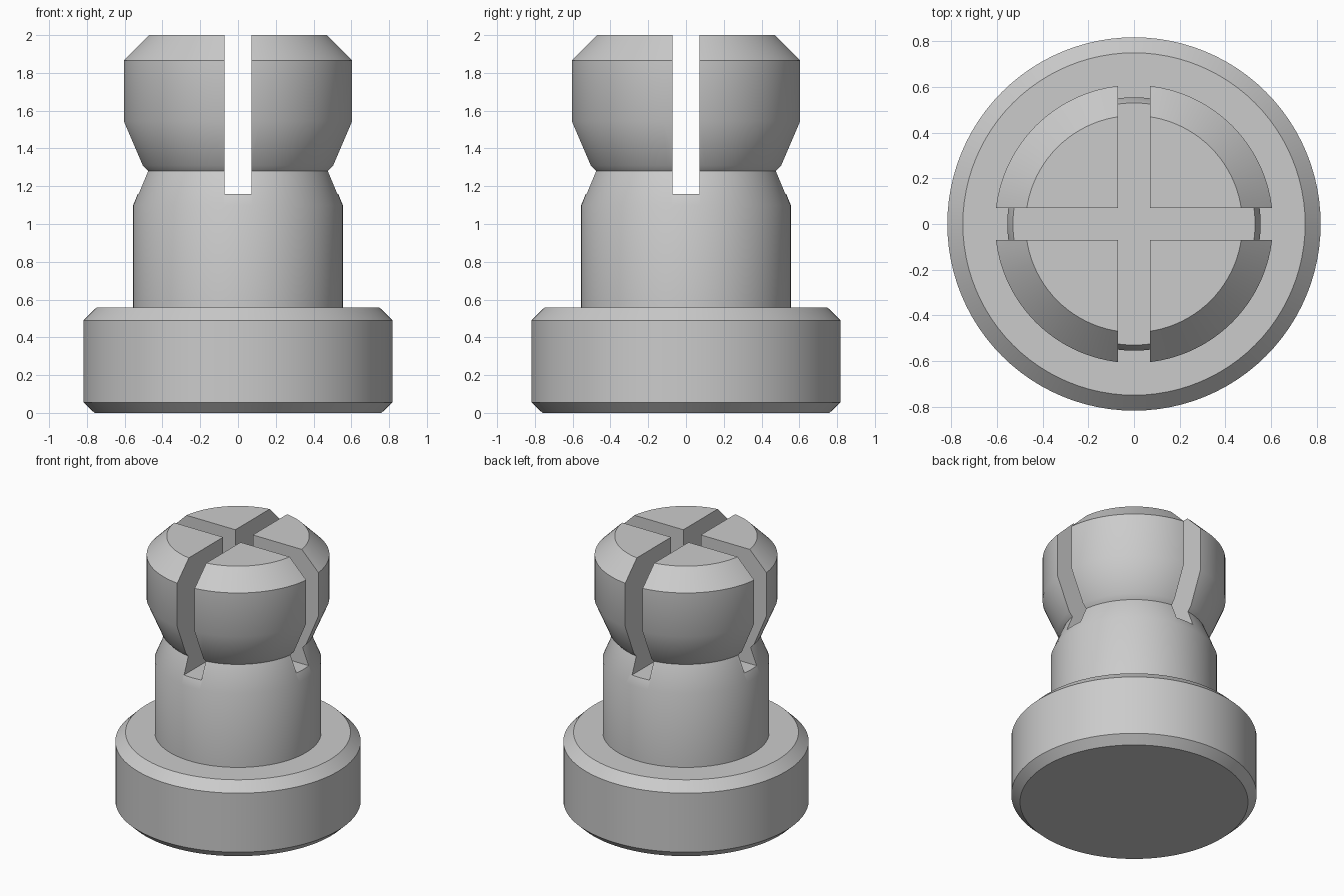
import bpy
import bmesh
from math import radians, tau
from mathutils import Matrix, Vector

cube = bpy.data.objects.get("Cube")
if cube:
    bpy.data.objects.remove(cube, do_unlink=True)

SEGMENTS = 96
SLOT_WIDTH = 0.142
SLOT_FLOOR = 1.16

grey = bpy.data.materials.new("plain grey")
grey.use_nodes = True
colour = (0.6, 0.6, 0.6, 1)
grey.diffuse_color = colour
grey.node_tree.nodes["Principled BSDF"].inputs["Base Color"].default_value = colour


def add_object(name, bm):
    bmesh.ops.recalc_face_normals(bm, faces=bm.faces)
    mesh = bpy.data.meshes.new(name)
    bm.to_mesh(mesh)
    bm.free()
    obj = bpy.data.objects.new(name, mesh)
    mesh.materials.append(grey)
    bpy.context.collection.objects.link(obj)
    return obj


def lathe(name, profile):
    """Spin a (radius, height) profile around z."""
    bm = bmesh.new()
    verts = [bm.verts.new((r, 0, z)) for r, z in profile]
    edges = [bm.edges.new(pair) for pair in zip(verts, verts[1:])]
    bmesh.ops.spin(bm, geom=verts + edges, axis=(0, 0, 1), cent=(0, 0, 0),
                   angle=tau, steps=SEGMENTS, use_merge=True)
    bmesh.ops.remove_doubles(bm, verts=bm.verts, dist=0.0001)
    # Close the flat ends
    bmesh.ops.holes_fill(bm, edges=[e for e in bm.edges if e.is_boundary], sides=0)
    return add_object(name, bm)


def box(name, size, centre):
    bm = bmesh.new()
    bmesh.ops.create_cube(bm, size=1, matrix=Matrix.LocRotScale(
        Vector(centre), None, Vector(size)))
    obj = add_object(name, bm)
    obj.hide_render = True
    return obj


# Chamfered base, shaft, waist and bulging head in one turned profile
base = [(0.76, 0), (0.818, 0.056), (0.818, 0.49), (0.75, 0.557)]
shaft = [(0.555, 0.557), (0.555, 1.10), (0.481, 1.28)]
head = [(0.509, 1.31), (0.609, 1.545), (0.609, 1.865), (0.475, 2)]
plug = lathe("slotted_plug", base + shaft + head)

# Crossed slots through the head
for name, size in (("slot_cutter_x", (2, SLOT_WIDTH, 1)),
                   ("slot_cutter_y", (SLOT_WIDTH, 2, 1))):
    cutter = box(name, size, (0, 0, SLOT_FLOOR + 0.5))
    cut = plug.modifiers.new(name, "BOOLEAN")
    cut.operation = "DIFFERENCE"
    cut.solver = "EXACT"
    cut.object = cutter
    bpy.context.view_layer.objects.active = plug
    bpy.ops.object.modifier_apply(modifier=cut.name)
    bpy.data.objects.remove(cutter, do_unlink=True)

# Smooth round sides with crisp chamfers and slots
bpy.ops.object.select_all(action="DESELECT")
plug.select_set(True)
bpy.context.view_layer.objects.active = plug
bpy.ops.object.shade_smooth_by_angle(angle=radians(30))
